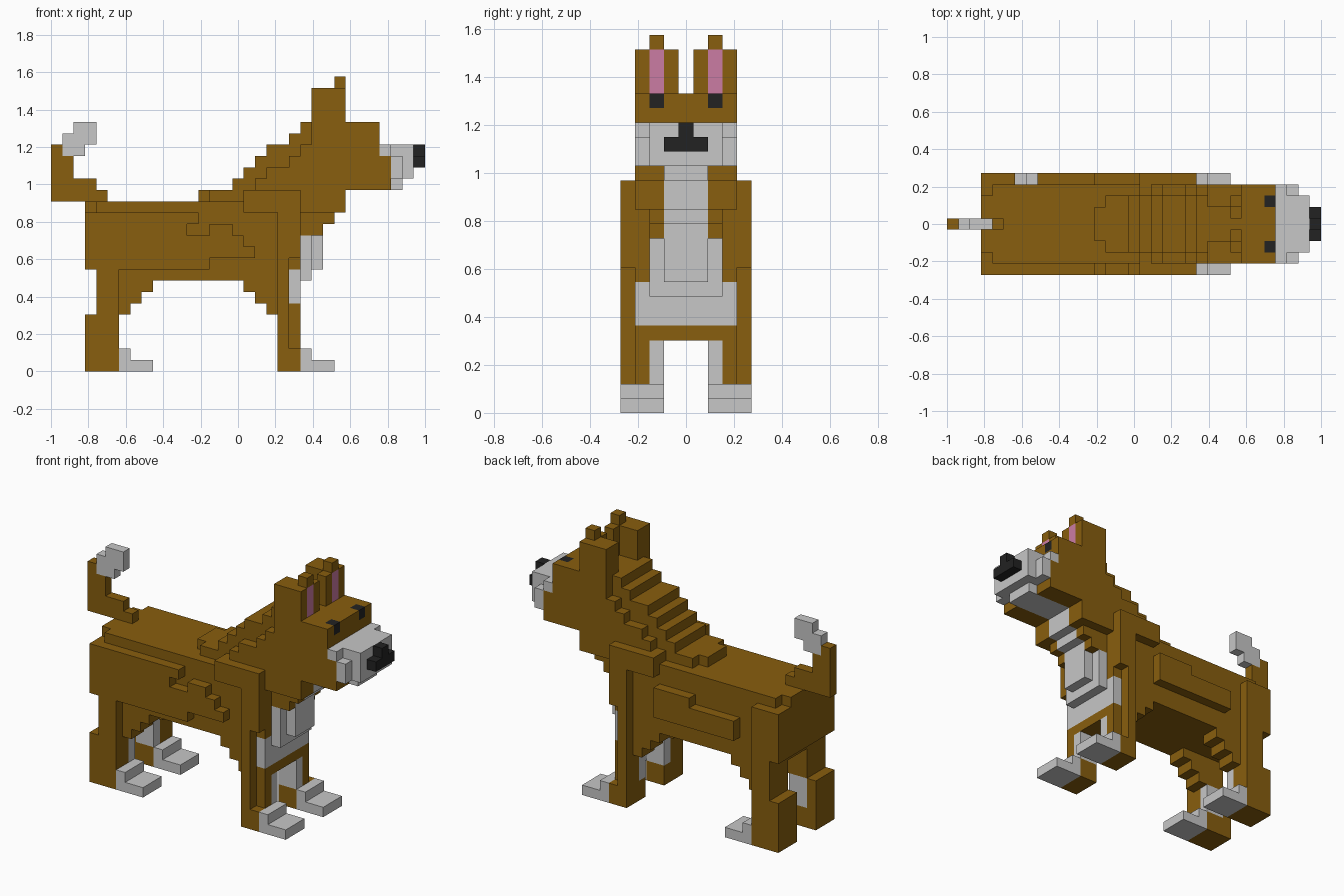
import bpy, bmesh

if "Cube" in bpy.data.objects:
    bpy.data.objects.remove(bpy.data.objects["Cube"])

U = 2 / 33            # block size
Z = lambda k: k * U


def material(name, rgb):
    m = bpy.data.materials.new(name)
    m.diffuse_color = (*rgb, 1)
    m.use_nodes = True
    m.node_tree.nodes["Principled BSDF"].inputs["Base Color"].default_value = m.diffuse_color
    return m


MATS = [material("brown", (0.246, 0.112, 0.0044)),
        material("light_grey", (0.57, 0.57, 0.57)),
        material("black", (0.016, 0.016, 0.016)),
        material("pink", (0.6, 0.2, 0.37))]
BROWN, GREY, BLACK, PINK = range(4)
cells = {}            # (x, y, z) -> (part, colour)


def box(part, col, x0, x1, z0, z1, a, b, sides=(-1, 1)):
    """Blocks x0..x1, z0..z1, at distance a..b (inclusive) from the middle plane."""
    for x in range(x0, x1):
        for z in range(z0, z1):
            for y in range(a, b + 1):
                for s in sides:
                    cells[x, s * y, z] = (part, col)


# Body core and rump
box("body", BROWN, 4, 22, 8, 15, 0, 3)
box("body", BROWN, 3, 4, 9, 15, 0, 2)
box("body", BROWN, 3, 4, 9, 14, 3, 4)
box("body", BROWN, 20, 22, 5, 8, 0, 3)

# Raised coat on the flanks (the two sides differ)
for x0, x1, z0, z1 in ((3, 12, 9, 14), (12, 13, 9, 12), (12, 13, 13, 14),
                       (13, 14, 9, 12), (14, 16, 10, 13), (16, 17, 10, 12),
                       (17, 18, 10, 11)):
    box("flank", BROWN, x0, x1, z0, z1, 4, 4, (-1,))
for x0, x1, z0, z1 in ((3, 6, 9, 14), (8, 17, 10, 12), (13, 17, 12, 13)):
    box("flank", BROWN, x0, x1, z0, z1, 4, 4, (1,))

# Shoulders
box("shoulder", BROWN, 17, 22, 14, 16, 4, 4)
box("shoulder", BROWN, 20, 22, 10, 14, 4, 4)
box("shoulder", BROWN, 20, 21, 5, 10, 4, 4)

# Stepped mane: narrow upper steps, wider lower steps
for x, top in ((16, 17), (17, 18), (18, 19), (19, 20), (21, 21), (22, 22)):
    box("neck", BROWN, x, 24, 15, top, 0, 2)
box("neck", BROWN, 13, 16, 15, 16, 0, 1)
box("neck", BROWN, 14, 16, 15, 16, 2, 2)
for x, top in ((17, 16), (18, 17), (19, 18), (21, 19), (22, 20)):
    box("neck", BROWN, x, 24, 15, top, 3, 3)

# Throat stepping back to the chest, pale strip down the middle
box("neck", BROWN, 20, 26, 14, 16, 0, 3)
for x, z0, z1 in ((25, 14, 16), (24, 13, 14), (23, 12, 13)):
    box("neck", BROWN, 21, x + 1, z0, z1, 0, 2)
    if z0 == 14:
        box("neck", BROWN, 21, x + 1, z0, z1, 3, 3)
    box("throat", GREY, x, x + 1, z0, z1, 0, 1)

# Chest bib
box("chest", GREY, 21, 22, 6, 9, 0, 3)
box("chest", GREY, 22, 23, 8, 12, 0, 2)
box("chest", GREY, 23, 24, 9, 12, 0, 1)

# Head, muzzle, nose, eyes
box("head", BROWN, 23, 29, 16, 22, 0, 3)
box("head", BROWN, 29, 30, 16, 19, 0, 3)
box("muzzle", GREY, 29, 30, 19, 20, 0, 3)
box("muzzle", GREY, 30, 31, 17, 19, 0, 3)
box("muzzle", GREY, 30, 31, 19, 20, 0, 2)
box("muzzle", GREY, 31, 32, 17, 20, 0, 2)
box("muzzle", GREY, 26, 31, 16, 17, 0, 1)
box("nose", BLACK, 32, 33, 18, 19, 0, 1)
box("nose", BLACK, 32, 33, 19, 20, 0, 0)
box("eyes", BLACK, 28, 29, 21, 22, 2, 2)

# Ears with pink fronts
box("ears", BROWN, 25, 26, 22, 25, 1, 3)
box("ears", BROWN, 23, 25, 22, 25, 2, 3)
box("ears", BROWN, 25, 26, 25, 26, 2, 2)
box("ears", PINK, 25, 26, 22, 25, 2, 2)

# Front legs, upper steps and paws
for i in range(3):
    box("front_legs", BROWN, 17 + i, 18 + i, 7 - i, 8, 2, 3)
    box("hind_legs", BROWN, 8 - i, 9 - i, 7 - i, 8, 2, 3)
box("front_legs", BROWN, 20, 22, 0, 2, 2, 4)
box("front_legs", BROWN, 20, 21, 2, 5, 4, 4)
box("front_legs", BROWN, 20, 22, 2, 5, 3, 3)
box("front_legs", GREY, 20, 22, 2, 5, 2, 2)

# Hind legs
box("hind_legs", BROWN, 4, 6, 5, 9, 2, 4)
box("hind_legs", BROWN, 3, 6, 0, 5, 2, 4)
box("hind_legs", GREY, 4, 6, 2, 5, 2, 2)

for x in (6, 22):
    box("paws", GREY, x, x + 1, 0, 2, 2, 4)
    box("paws", GREY, x + 1, x + 3, 0, 1, 2, 4)

# Curled tail with pale tip
for col, x0, x1, z0, z1 in ((BROWN, 0, 1, 15, 20), (BROWN, 1, 2, 15, 19),
                            (BROWN, 2, 4, 15, 17), (BROWN, 4, 5, 15, 16),
                            (GREY, 1, 2, 19, 21), (GREY, 2, 3, 19, 22),
                            (GREY, 3, 4, 20, 22)):
    box("tail", col, x0, x1, z0, z1, 0, 0)

# Turn every exposed block side into a face, one object per part
SIDES = [(axis, s) for axis in range(3) for s in (0, 1)]
for part in sorted({p for p, c in cells.values()}):
    bm = bmesh.new()
    verts = {}
    for cell, (p, col) in cells.items():
        if p != part:
            continue
        for axis, s in SIDES:
            near = list(cell)
            near[axis] += 2 * s - 1
            if tuple(near) in cells:
                continue
            u, v = (axis + 1) % 3, (axis + 2) % 3
            quad = []
            for du, dv in ((0, 0), (1, 0), (1, 1), (0, 1)):
                c = list(cell)
                c[axis] += s
                c[u] += du
                c[v] += dv
                c = tuple(c)
                if c not in verts:
                    verts[c] = bm.verts.new((c[0] * U - 1, (c[1] - 0.5) * U, Z(c[2])))
                quad.append(verts[c])
            f = bm.faces.new(quad if s else quad[::-1])
            f.material_index = col
    # merge flat areas of one colour
    bmesh.ops.dissolve_limit(bm, angle_limit=0.01, verts=bm.verts, edges=bm.edges,
                             delimit={'MATERIAL'})
    me = bpy.data.meshes.new(part)
    bm.to_mesh(me)
    bm.free()
    for m in MATS:
        me.materials.append(m)
    bpy.context.collection.objects.link(bpy.data.objects.new(part, me))
